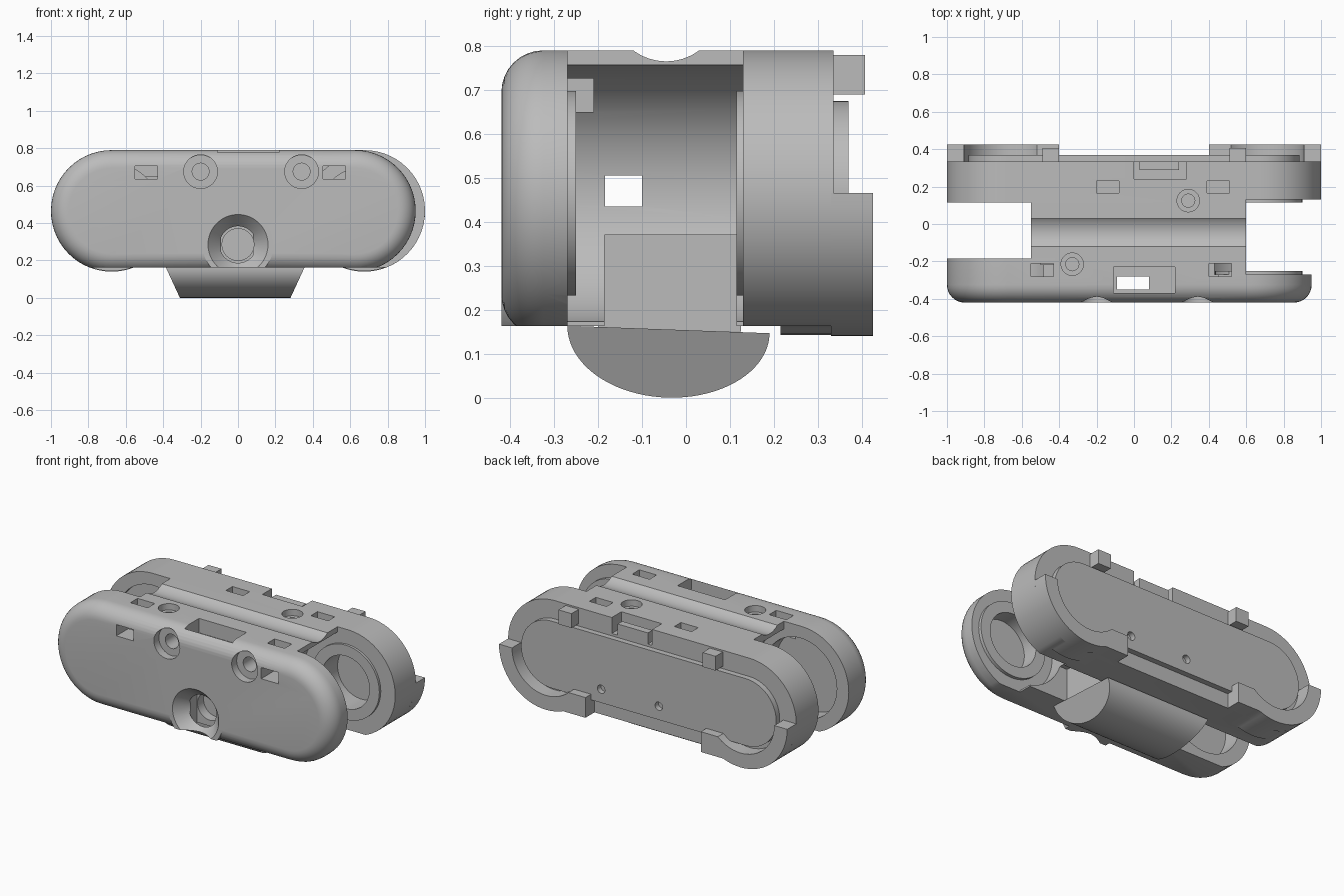
import bpy, bmesh, math
from mathutils import Vector, Matrix

cube = bpy.data.objects.get("Cube")
if cube:
    bpy.data.objects.remove(cube, do_unlink=True)

GREY = (0.5, 0.5, 0.5, 1)
mat = bpy.data.materials.new("plain grey")
mat.use_nodes = True
mat.diffuse_color = GREY
mat.node_tree.nodes["Principled BSDF"].inputs["Base Color"].default_value = GREY

MID = 0.465      # height of the end centres
END = 0.675      # x of the end centres
R = 0.325        # outer end radius
FLOOR = 0.163    # flat underside of the housings


def make(name, bm):
    bmesh.ops.recalc_face_normals(bm, faces=bm.faces)
    mesh = bpy.data.meshes.new(name)
    bm.to_mesh(mesh)
    bm.free()
    mesh.materials.append(mat)
    obj = bpy.data.objects.new(name, mesh)
    bpy.context.collection.objects.link(obj)
    return obj


def box(name, x0, x1, y0, y1, z0, z1):
    bm = bmesh.new()
    size = Matrix.Diagonal((x1 - x0, y1 - y0, z1 - z0, 1))
    mid = Matrix.Translation(((x0 + x1) / 2, (y0 + y1) / 2, (z0 + z1) / 2))
    bmesh.ops.create_cube(bm, size=1, matrix=mid @ size)
    return make(name, bm)


def cyl(name, p0, p1, r0, r1=None, seg=64):
    p0, p1 = Vector(p0), Vector(p1)
    turn = (p1 - p0).to_track_quat('Z', 'Y').to_matrix().to_4x4()
    bm = bmesh.new()
    bmesh.ops.create_cone(bm, cap_ends=True, segments=seg, radius1=r0,
                          radius2=r0 if r1 is None else r1, depth=(p1 - p0).length,
                          matrix=Matrix.Translation((p0 + p1) / 2) @ turn)
    return make(name, bm)


def ycyl(x, z, r, y0, y1, r1=None, name="cutter"):
    return cyl(name, (x, y0, z), (x, y1, z), r, r1)


def stadium(r, x0, x1, y, n=28):
    right = [(x1, -math.pi / 2 + math.pi * i / n) for i in range(n + 1)]
    left = [(x0, math.pi / 2 + math.pi * i / n) for i in range(n + 1)]
    return [Vector((x + r * math.cos(a), y, MID + r * math.sin(a))) for x, a in right + left]


def loft(name, rings):
    bm = bmesh.new()
    rows = [[bm.verts.new(p) for p in ring] for ring in rings]
    n = len(rows[0])
    for a, b in zip(rows, rows[1:]):
        for i in range(n):
            j = (i + 1) % n
            bm.faces.new((a[i], a[j], b[j], b[i]))
    bm.faces.new(rows[0])
    bm.faces.new(rows[-1])
    return make(name, bm)


def activate(obj):
    bpy.ops.object.select_all(action='DESELECT')
    bpy.context.view_layer.objects.active = obj
    obj.select_set(True)


def combine(target, tool, op='DIFFERENCE'):
    mod = target.modifiers.new("combine", 'BOOLEAN')
    mod.operation, mod.solver, mod.object = op, 'EXACT', tool
    activate(target)
    bpy.ops.object.modifier_apply(modifier=mod.name)
    bpy.data.objects.remove(tool, do_unlink=True)


def cut_box(target, *dims):
    combine(target, box("cutter", *dims))


# Front housing with a rounded front edge
FIL = 0.095
rings = []
for i in range(9):
    a = math.pi / 2 * i / 8
    rings.append(stadium(R - FIL * (1 - math.sin(a)), -END, 0.625, -0.42 + FIL * (1 - math.cos(a))))
rings.append(stadium(R, -END, 0.625, -0.185))
body = loft("housing", rings)
combine(body, ycyl(0, 0.285, 0.19, -0.42, -0.25), 'UNION')
cut_box(body, -1.2, 1.2, -0.6, 0, -0.2, FLOOR)
cut_box(body, 0.6, 1.2, -0.27, 0, 0, 1)

# Back housing with two round feet
back = loft("back_housing", [stadium(R, -END, END, 0.115), stadium(R, -END, END, 0.335)])
cut_box(back, -1.2, 1.2, 0, 0.6, -0.2, FLOOR)
cut_box(back, 0.6, 1.2, 0, 0.13, 0, 1)
for s in (-1, 1):
    combine(back, ycyl(s * END, MID, 0.322, 0.215, 0.334), 'UNION')

# Bridge between the housings
bridge = box("bridge", -0.55, 0.6, -0.2, 0.125, 0.37, 0.79)
combine(bridge, box("bridge_base", -0.36, 0.33, -0.2, 0.125, 0.15, 0.4), 'UNION')
combine(body, bridge, 'UNION')
combine(body, back, 'UNION')

# Round hollows at both ends, with raised rings on the +x side
SEAT = 0.667
combine(body, ycyl(SEAT, MID, 0.3, -0.27, 0.13))
combine(body, ycyl(-SEAT, MID, 0.3, -0.185, 0.115))
combine(body, ycyl(SEAT, MID, 0.233, -0.3, -0.25), 'UNION')
combine(body, ycyl(SEAT, MID, 0.233, 0.115, 0.16), 'UNION')
combine(body, ycyl(SEAT, MID, 0.165, -0.35, 0.27))
combine(body, ycyl(-SEAT, MID, 0.25, -0.3, 0.14))
combine(body, ycyl(-SEAT, MID, 0.17, 0, 0.27))

# Groove along the top and cable window
combine(body, cyl("cutter", (-0.8, -0.045, 0.89), (0.8, -0.045, 0.89), 0.125))
cut_box(body, -0.7, 0.7, -0.184, -0.1, 0.435, 0.505)

# Conical front opening
combine(body, ycyl(0, 0.285, 0.165, -0.425, -0.335, 0.085))
combine(body, ycyl(0, 0.285, 0.085, -0.34, -0.22))

# Screw holes in the front and the top
for x in (-0.2, 0.34):
    combine(body, ycyl(x, 0.675, 0.09, -0.45, -0.37))
    combine(body, ycyl(x, 0.675, 0.045, -0.4, -0.25))
for x, y in ((-0.33, -0.215), (0.29, 0.125)):
    combine(body, cyl("cutter", (x, y, 0.75), (x, y, 0.85), 0.06, seg=40))
    combine(body, cyl("cutter", (x, y, 0.62), (x, y, 0.8), 0.035, seg=40))

# Strap openings, each joining the front face to the top
for front_x, top_x in ((-0.55, -0.55), (0.455, 0.4)):
    cut_box(body, front_x, front_x + 0.12, -0.45, -0.22, 0.635, 0.705)
    cut_box(body, top_x, top_x + 0.12, -0.28, -0.21, 0.65, 0.85)

# Top slot, light shaft, shallow pockets and the port
cut_box(body, -0.11, 0.22, -0.37, -0.23, 0.7, 0.85)
cut_box(body, -0.09, 0.08, -0.35, -0.28, 0.1, 0.75)
for x in (-0.2, 0.39):
    cut_box(body, x, x + 0.12, 0.165, 0.23, 0.73, 0.85)
cut_box(body, 0, 0.28, 0.24, 0.4, 0.69, 0.85)
connector = box("port_connector", 0.03, 0.24, 0.29, 0.335, 0.68, 0.76)

# Raised panel on the back with two small holes
panel = loft("back_panel", [stadium(0.21, -END, END, 0.33), stadium(0.21, -END, END, 0.37)])
for x in (-0.07, 0.33):
    combine(panel, ycyl(x, 0.34, 0.026, 0.336, 0.45))

# Lower corner rims on the back
rims = []
for s, side in ((-1, "right"), (1, "left")):
    rim = ycyl(s * END, MID, R, 0.33, 0.425, name=side + "_corner_rim")
    xs = sorted((s * 0.4, s * 0.64))
    combine(rim, box("foot", *xs, 0.33, 0.425, FLOOR, 0.29), 'UNION')
    combine(rim, ycyl(s * END, MID, 0.235, 0.3, 0.5))
    cut_box(rim, -1.2, 1.2, 0.2, 0.6, MID, 1)
    cut_box(rim, *sorted((s * 0.2, s * 0.6)), 0.2, 0.6, 0.29, 0.8)
    cut_box(rim, *sorted((s * 0.2, s * 0.4)), 0.2, 0.6, 0, 0.8)
    rims.append(rim)

# Clip tabs on the back
tabs = [box(n, x, x + 0.09, 0.32, 0.407, 0.69, 0.78)
        for n, x in (("right_tab", -0.49), ("left_tab", 0.51))]

# Rounded base pod with slanted ends
profile = []
for i in range(41):
    t = i / 40
    a = math.pi * t
    profile.append((-0.04 - 0.23 * math.cos(a),
                    0.165 - 0.017 * t - 0.155 * math.sin(a)))
low = min(z for _, z in profile)
ends = []
for x_top, lean in ((-0.385, 0.075), (0.355, -0.075)):
    ends.append([Vector((x_top + lean * (FLOOR - z) / FLOOR, y, z - low)) for y, z in profile])
pod = loft("base_pod", ends)

for obj in [body, connector, panel, pod] + rims + tabs:
    activate(obj)
    bpy.ops.object.shade_smooth_by_angle(angle=math.radians(30))
